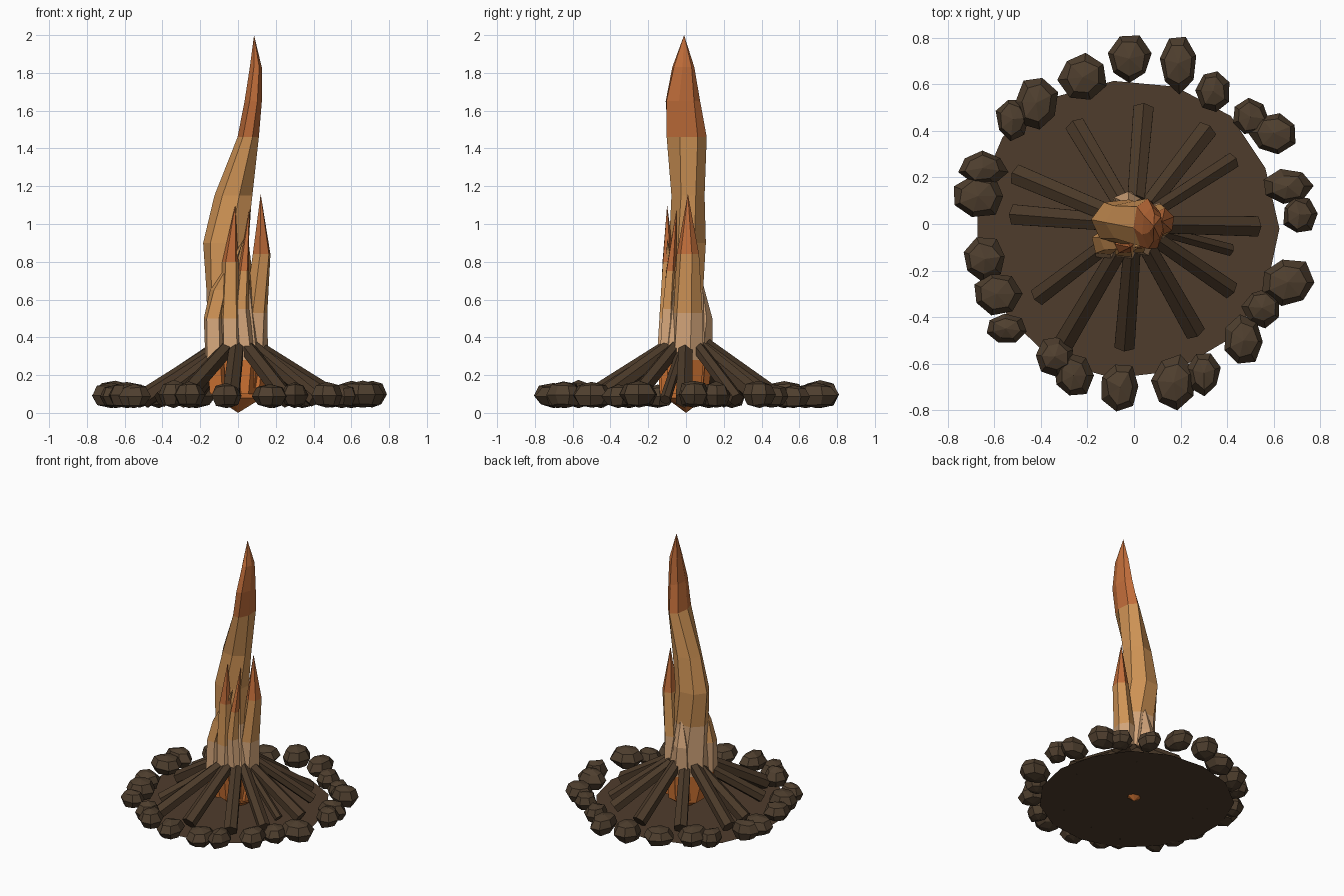
import bpy, bmesh, math, random
from mathutils import Vector, Matrix

random.seed(4)
cube = bpy.data.objects.get("Cube")
if cube:
    bpy.data.objects.remove(cube)


def material(name, rgb):
    """Flat material from an sRGB colour, stored as linear values."""
    linear = [(c / 255) ** 2.2 for c in rgb] + [1]
    mat = bpy.data.materials.new(name)
    mat.use_nodes = True
    mat.diffuse_color = linear
    node = mat.node_tree.nodes["Principled BSDF"]
    node.inputs["Base Color"].default_value = linear
    node.inputs["Roughness"].default_value = 0.9
    return mat


ground_mat = material("dark earth", (80, 63, 48))
wood_mat = material("charred wood", (76, 60, 45))
stone_mat = material("brown stone", (80, 65, 50))
ember_mat = material("ember orange", (204, 114, 54))
pale_mat = material("pale flame", (208, 162, 120))
gold_mat = material("golden flame", (206, 146, 86))
tip_mat = material("rust flame tip", (190, 108, 60))


def finish(name, bm, *mats):
    """Turn a bmesh into a flat shaded object."""
    bmesh.ops.recalc_face_normals(bm, faces=bm.faces)
    mesh = bpy.data.meshes.new(name)
    bm.to_mesh(mesh)
    bm.free()
    for mat in mats:
        mesh.materials.append(mat)
    obj = bpy.data.objects.new(name, mesh)
    bpy.context.collection.objects.link(obj)
    return obj


def log(name, start, end, radius):
    """Six sided log between two points."""
    start, end = Vector(start), Vector(end)
    axis = end - start
    turn = axis.to_track_quat("Z", "Y").to_matrix().to_4x4()
    bm = bmesh.new()
    bmesh.ops.create_cone(bm, cap_ends=True, segments=6, radius1=radius,
                          radius2=radius * 0.85, depth=axis.length,
                          matrix=Matrix.Translation((start + end) / 2) @ turn)
    finish(name, bm, wood_mat)


def stone(name, x, y, width, length):
    """Faceted, slightly irregular stone with given half sizes."""
    bm = bmesh.new()
    bmesh.ops.create_uvsphere(bm, u_segments=7, v_segments=4, radius=1)
    spin = Matrix.Rotation(random.uniform(0, math.tau), 3, "Z")
    height = random.uniform(0.06, 0.075)
    middle = height + 0.025
    for v in bm.verts:
        p = spin @ v.co * random.uniform(0.95, 1.14)
        v.co = (x + p.x * width, y + p.y * length,
                middle + max(-1, min(1.05, p.z)) * height)
    finish(name, bm, stone_mat)


def flame(name, rings, tip, bands, sides=7, twist=0.12, foot=None):
    """Loft rings (z, x, y, half width, half depth) up to a tip.
    Bands are the heights where the colours change."""
    bm = bmesh.new()
    loops = []
    for i, (z, x, y, rx, ry) in enumerate(rings):
        angles = [math.tau * k / sides + twist * i for k in range(sides)]
        loops.append([bm.verts.new((x + rx * math.cos(a), y + ry * math.sin(a), z))
                      for a in angles])
    for low, high in zip(loops, loops[1:]):
        for k in range(sides):
            n = (k + 1) % sides
            bm.faces.new((low[k], low[n], high[n], high[k]))
    ends = [(loops[-1], tip)] + ([(loops[0], foot)] if foot else [])
    for loop, point in ends:
        apex = bm.verts.new(point)
        for k in range(sides):
            bm.faces.new((loop[k], loop[(k + 1) % sides], apex))
    for f in bm.faces:
        z = f.calc_center_median().z
        f.material_index = sum(z > b for b in bands)
    finish(name, bm, ember_mat, pale_mat, gold_mat, tip_mat)


# Earth disc with an irregular rim
bm = bmesh.new()
rim = []
for k in range(15):
    a = math.tau * k / 15
    r = random.uniform(0.635, 0.675)
    rim.append(bm.verts.new((r * math.cos(a) - 0.02, r * math.sin(a) - 0.02, 0.03)))
bm.faces.new(rim)
finish("earth_disc", bm, ground_mat)

# Stone ring: x, y, half width, half length
stones = [
    (-.02, .71, .09, .10), (.19, .69, .08, .12), (.34, .57, .07, .09),
    (.5, .46, .08, .08), (.6, .39, .1, .09), (.66, .16, .1, .07),
    (.71, .04, .07, .08), (.66, -.25, .11, .1), (.55, -.36, .08, .08),
    (.47, -.5, .08, .1), (.3, -.64, .07, .09), (.17, -.68, .09, .11),
    (-.06, -.7, .08, .1), (-.26, -.65, .08, .09), (-.34, -.57, .08, .08),
    (-.55, -.45, .08, .06), (-.59, -.3, .1, .09), (-.64, -.15, .09, .09),
    (-.67, .12, .11, .09), (-.65, .24, .1, .07), (-.52, .45, .07, .09),
    (-.42, .52, .09, .11), (-.22, .63, .1, .1),
]
for i, values in enumerate(stones):
    stone(f"ring_stone_{i + 1}", *values)

# Leaning logs: outer x, outer y, radius
logs = [
    (.04, .49, .05), (.31, .4, .05), (.42, .27, .04), (.52, -.01, .05),
    (.41, -.11, .03), (.41, -.28, .045), (.26, -.46, .05), (-.04, -.52, .05),
    (-.3, -.51, .05), (-.41, -.31, .045), (-.51, .04, .05), (-.5, .21, .05),
    (-.25, .42, .05),
]
for i, (x, y, r) in enumerate(logs):
    out = Vector((x, y, 0))
    inner = out.normalized() * 0.1
    top = random.uniform(0.32, 0.36)
    log(f"leaning_log_{i + 1}", (x, y, 0.07), (inner.x, inner.y, top), r)

# Tall central flame
flame("main_flame",
      [(.08, 0, 0, .13, .11), (.28, -.01, -.01, .155, .13),
       (.65, -.04, 0, .13, .1), (.9, -.06, .01, .125, .1),
       (1.15, -.02, .01, .105, .09), (1.46, .055, 0, .058, .11),
       (1.65, .08, -.02, .047, .095), (1.83, .093, -.015, .033, .06)],
      (.085, -.01, 2), (.25, .62, 1.46), foot=(0, 0, 0))

# Side flames wrapped around it
flame("left_flame",
      [(.1, .07, .0, .08, .09), (.28, .08, .01, .08, .09), (.53, .095, .01, .062, .08),
       (.84, .125, .01, .05, .06)],
      (.12, .01, 1.16), (.25, .53, .84), sides=6)
flame("front_flame",
      [(.1, -.02, -.08, .06, .06), (.28, -.03, -.1, .06, .06), (.5, -.04, -.09, .06, .06),
       (.8, -.04, -.095, .045, .035)],
      (-.015, -.1, 1.1), (.25, .5, .8), sides=5)
flame("front_right_flame",
      [(.1, -.1, -.08, .06, .06), (.28, -.12, -.1, .06, .06), (.5, -.13, -.08, .055, .06),
       (.65, -.1, -.07, .05, .05)],
      (.03, -.1, .92), (.25, .5, .95), sides=5)
flame("front_left_flame",
      [(.1, .04, -.08, .05, .05), (.28, .05, -.09, .05, .055), (.55, .02, -.09, .04, .04),
       (.75, .03, -.08, .03, .03)],
      (.06, -.05, 1.08), (.25, .5, .8), sides=5)
flame("back_flame",
      [(.1, -.02, .06, .08, .06), (.28, -.02, .08, .08, .06), (.5, -.03, .1, .06, .04)],
      (-.02, .08, .72), (.25, .75, .8), sides=5)
